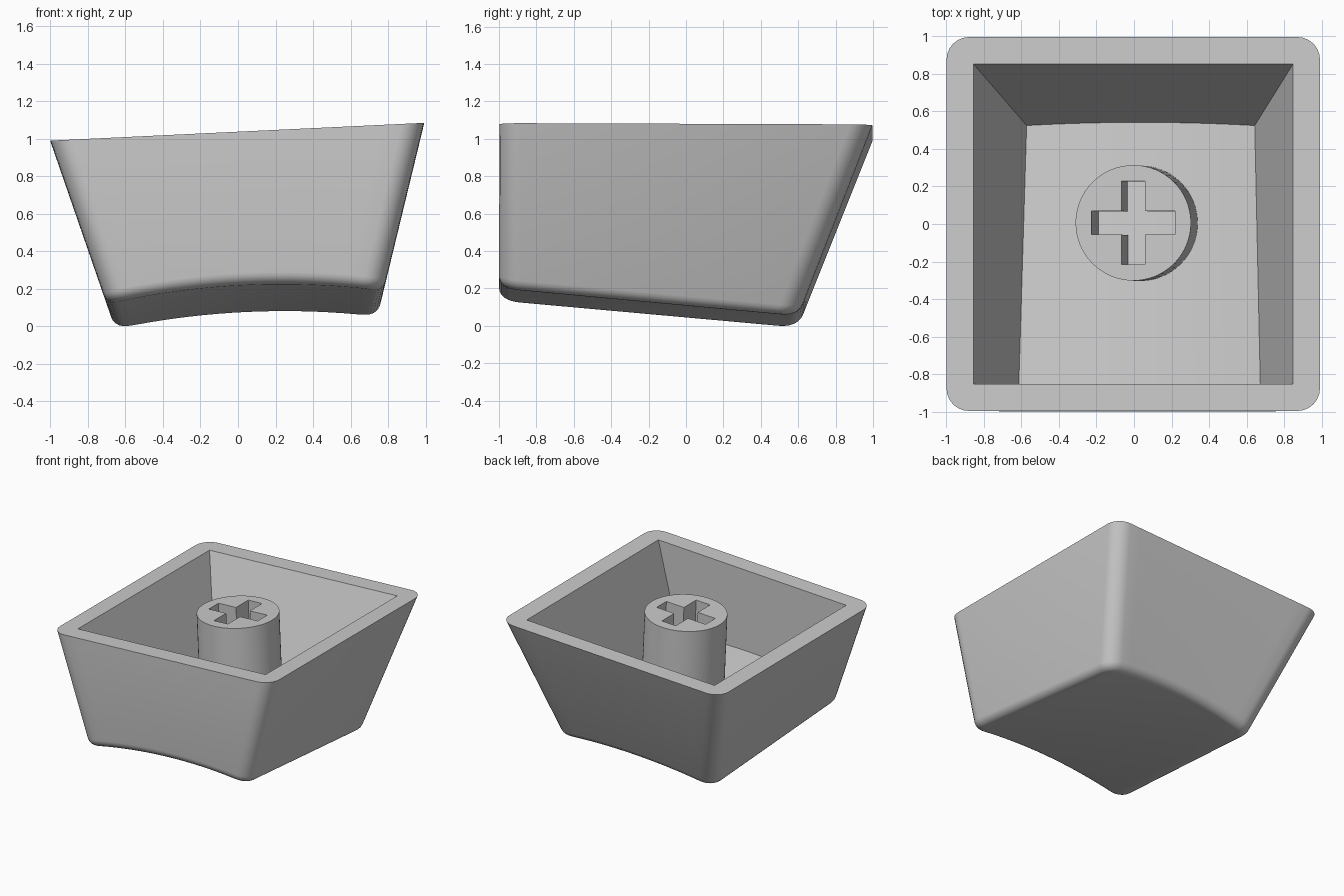
import bpy, bmesh
from math import sin, cos, pi, radians
from mathutils import Matrix

if "Cube" in bpy.data.objects:
    bpy.data.objects.remove(bpy.data.objects["Cube"])

# Keycap lying upside down: local z = 0 is the rim plane, the dished face is below
TILT = Matrix.Rotation(-0.0475, 4, 'Y') @ Matrix.Rotation(-0.0035, 4, 'X')
ARC, MID = 6, 16

# Half outline, left to right: (fraction of straight side, corner cos, corner sin)
half = [(-1, -cos(i / ARC * pi / 2), sin(i / ARC * pi / 2)) for i in range(ARC + 1)]
half += [(-1 + 2 * i / MID, 0, 1) for i in range(1, MID)]
half += [(-u, -c, s) for u, c, s in half[ARC::-1]]
outline = [(p, -1) for p in half] + [(p, 1) for p in reversed(half)]


def dish(x, y):
    return -0.905 - 0.092 * y - 0.12 * x * x


def place(p, side, size, rc, inset, z):
    u, c, s = p
    r = max(rc - inset, 0)
    hx = size + 0.293 * z - inset
    wall = size - inset + (0.39 * z if side > 0 else 0)
    return u * (hx - r) + r * c, side * (wall - r + r * s)


def ring(bm, size, rc, inset=0, lift=None):
    """Outline ring at the rim (lift None) or resting above the dished surface."""
    verts = []
    for p, side in outline:
        z = 0
        if lift is not None:
            for _ in range(12):
                z = dish(*place(p, side, size, rc, inset, z)) + lift
        verts.append(bm.verts.new((*place(p, side, size, rc, inset, z), z)))
    return verts


def cap(bm, r):
    n = len(r)
    for i in range(n // 2 - 1):
        bm.faces.new((r[i], r[i + 1], r[n - 2 - i], r[n - 1 - i]))


# Shell: inner cavity, rim, outer walls, filleted edge and dished face
bm = bmesh.new()
F = 0.06
rings = [ring(bm, 0.853, 0, 0, 0.165), ring(bm, 0.853, 0), ring(bm, 0.997, 0.12)]
for k in range(6):
    a = k / 5 * pi / 2
    rings.append(ring(bm, 0.997, 0.12, F * (1 - cos(a)), F * (1 - sin(a))))
for a, b in zip(rings, rings[1:]):
    for i in range(len(a)):
        j = (i + 1) % len(a)
        bm.faces.new((a[i], a[j], b[j], b[i]))
cap(bm, rings[0])
cap(bm, rings[-1])
bmesh.ops.remove_doubles(bm, verts=bm.verts, dist=1e-5)
bmesh.ops.recalc_face_normals(bm, faces=bm.faces)
bm.transform(TILT)
low = min(v.co.z for v in bm.verts)
mesh = bpy.data.meshes.new("keycap_shell")
bm.to_mesh(mesh)
bm.free()
shell = bpy.data.objects.new("keycap_shell", mesh)
bpy.context.collection.objects.link(shell)
shell.location = (-0.004, 0, -low)

# Stem: round post with a cross-shaped socket down to the cavity floor
curve = bpy.data.curves.new("stem", 'CURVE')
curve.dimensions, curve.fill_mode, curve.extrude = '2D', 'BOTH', 0.4


def loop(points):
    s = curve.splines.new('POLY')
    s.points.add(len(points) - 1)
    for q, (x, y) in zip(s.points, points):
        q.co = (x, y, 0, 1)
    s.use_cyclic_u = True


w, l = 0.063, 0.222
loop([(0.308 * cos(i * pi / 32), 0.308 * sin(i * pi / 32)) for i in range(64)])
arm = [(l, -w), (l, w), (w, w)]
cross = []
for _ in range(4):
    cross += arm
    arm = [(-y, x) for x, y in arm]
loop(cross)
stem = bpy.data.objects.new("stem", curve)
bpy.context.collection.objects.link(stem)
stem.matrix_world = (Matrix.Translation(shell.location) @ TILT
                     @ Matrix.Translation((0, 0.006, -0.4)))
bpy.ops.object.select_all(action='DESELECT')
stem.select_set(True)
bpy.context.view_layer.objects.active = stem
bpy.ops.object.convert(target='MESH')
stem = bpy.context.view_layer.objects.active
bm = bmesh.new()
bm.from_mesh(stem.data)
bmesh.ops.remove_doubles(bm, verts=bm.verts, dist=1e-5)
bmesh.ops.recalc_face_normals(bm, faces=bm.faces)
bm.to_mesh(stem.data)
bm.free()

# Smooth shading with crisp rims
shell.select_set(True)
stem.select_set(True)
bpy.ops.object.shade_smooth_by_angle(angle=radians(30))
